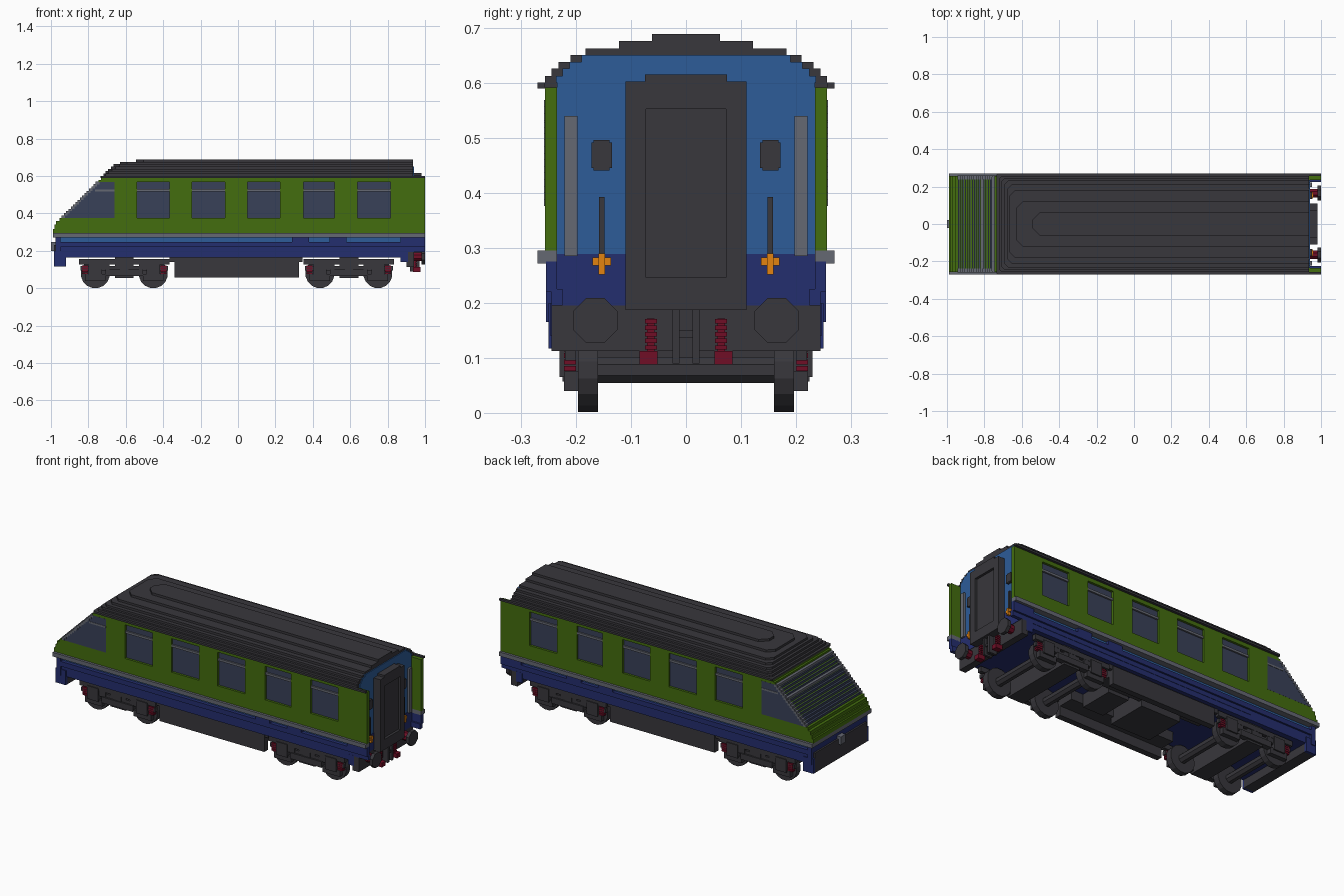
import bpy, bmesh, math
from mathutils import Matrix, Vector

cube = bpy.data.objects.get("Cube")
if cube:
    bpy.data.objects.remove(cube)


def material(name, r, g, b):
    lin = [(c / 255 / 12.92 if c < 11 else ((c / 255 + 0.055) / 1.055) ** 2.4) for c in (r, g, b)]
    m = bpy.data.materials.new(name)
    m.use_nodes = True
    m.diffuse_color = (*lin, 1)
    m.node_tree.nodes["Principled BSDF"].inputs["Base Color"].default_value = (*lin, 1)
    return m


GREEN = material("leaf green", 67, 109, 14)
DARK = material("charcoal", 56, 55, 60)
NAVY = material("navy", 36, 46, 110)
BLUE = material("mid blue", 45, 92, 152)
GREY = material("trim grey", 101, 104, 114)
GLASS = material("window glass", 57, 65, 88)
RED = material("dark red", 112, 14, 38)
ORANGE = material("orange", 228, 132, 16)


def finish(bm, name, mat):
    bmesh.ops.recalc_face_normals(bm, faces=bm.faces)
    me = bpy.data.meshes.new(name)
    bm.to_mesh(me)
    bm.free()
    me.materials.append(mat)
    ob = bpy.data.objects.new(name, me)
    bpy.context.collection.objects.link(ob)
    return ob


def boxes(name, mat, items, mirror=False):
    """Boxes (x0, x1, y0, y1, z0, z1), optionally repeated on the other side."""
    bm = bmesh.new()
    for x0, x1, y0, y1, z0, z1 in items:
        for s in ((1, -1) if mirror else (1,)):
            mid = Vector(((x0 + x1) / 2, s * (y0 + y1) / 2, (z0 + z1) / 2))
            bmesh.ops.create_cube(bm, size=1, matrix=Matrix.Translation(mid)
                                  @ Matrix.Diagonal((x1 - x0, y1 - y0, z1 - z0, 1)))
    return finish(bm, name, mat)


def cylinders(name, mat, items, axis, sides=16):
    """Cylinders (x, y, z, radius, length) along an axis, on both sides."""
    bm = bmesh.new()
    rot = Matrix.Rotation(math.pi / 2, 4, "X" if axis == "Y" else "Y")
    turn = Matrix.Rotation(math.pi / sides, 4, "Z")
    for x, y, z, r, length in items:
        for s in (1, -1):
            bmesh.ops.create_cone(bm, cap_ends=True, segments=sides, radius1=r, radius2=r, depth=length,
                                  matrix=Matrix.Translation((x, s * y, z)) @ rot @ turn)
    return finish(bm, name, mat)


def prism(bm, pts, z0, z1):
    """Plan outline raised from z0 to z1."""
    face = bm.faces.new([bm.verts.new((x, y, z0)) for x, y in pts])
    up = bmesh.ops.extrude_face_region(bm, geom=[face])["geom"]
    bmesh.ops.translate(bm, vec=(0, 0, z1 - z0), verts=[v for v in up if isinstance(v, bmesh.types.BMVert)])


# Inner body and floor
boxes("inner_body", BLUE, [(-0.68, 0.93, -0.235, 0.235, 0.2, 0.6), (-0.965, -0.68, -0.235, 0.235, 0.2, 0.3)])
boxes("floor", NAVY, [(-0.96, 0.92, -0.235, 0.235, 0.165, 0.21)])

# Lower side panels, with slots that reveal the inner body
boxes("lower_side_panels", NAVY, [
    (-0.97, 1.0, 0.225, 0.245, 0.195, 0.225), (-0.975, 1.0, 0.235, 0.255, 0.22, 0.248),
    (-0.56, 0.88, 0.225, 0.243, 0.165, 0.2), (-0.97, -0.56, 0.225, 0.245, 0.165, 0.2),
    (0.29, 0.38, 0.235, 0.255, 0.245, 0.275), (0.49, 0.58, 0.235, 0.255, 0.245, 0.275),
    (0.87, 1.0, 0.235, 0.255, 0.245, 0.275),
    (-0.985, -0.92, 0.235, 0.25, 0.117, 0.2), (0.87, 0.91, 0.235, 0.246, 0.14, 0.2)], True)
boxes("front_band", NAVY, [(-0.975, -0.95, -0.255, 0.255, 0.165, 0.275)])
boxes("front_skirt", DARK, [(-0.985, -0.92, -0.235, 0.235, 0.117, 0.23)])
boxes("front_coupler", GREY, [(-1.0, -0.96, -0.022, 0.022, 0.2, 0.246)])
boxes("waist_stripe", GREY, [(-0.985, 1.0, 0.235, 0.27, 0.272, 0.295)], True)
boxes("front_waist_stripe", GREY, [(-0.99, -0.95, -0.27, 0.27, 0.272, 0.295)])

# Green side walls, built around the window openings
windows = [(-0.54, -0.365), (-0.245, -0.07), (0.05, 0.225), (0.35, 0.515), (0.64, 0.815)]
edges = [-0.66] + [x for w in windows for x in w] + [1.0]
walls = [(-0.66, 1.0, 0.235, 0.256, 0.295, 0.375), (-0.66, 1.0, 0.235, 0.256, 0.568, 0.592)]
walls += [(edges[i], edges[i + 1], 0.235, 0.256, 0.375, 0.568) for i in range(0, len(edges), 2)]
boxes("side_walls", GREEN, walls, True)
boxes("side_window_glass", GLASS, [(a, b, 0.23, 0.243, 0.375, 0.568) for a, b in windows], True)
boxes("side_window_bars", GREY, [(a, b, 0.24, 0.252, 0.518, 0.531) for a, b in windows], True)

# Cab: green steps below, stepped windscreen above
cab = [(-0.99, -0.66, -0.256, 0.256, 0.295, 0.318), (-0.98, -0.66, -0.256, 0.256, 0.318, 0.34),
       (-0.972, -0.66, -0.256, 0.256, 0.34, 0.36), (-0.955, -0.66, -0.256, 0.256, 0.36, 0.376)]
screen, frame, side_glass = [], [], []
steps = 18
for i in range(steps):
    x = -0.94 + 0.0122 * i
    z = 0.376 + 0.012 * i
    z1 = z + 0.012
    if i >= 16:
        cab.append((x, -0.66, -0.256, 0.256, z, z1))
        continue
    cab.append((x + 0.006, -0.66, -0.254, 0.254, z, z1))
    if i in (10, 15):
        frame.append((x - 0.004, x + 0.02, 0, 0.25, z, z1 + 0.002))
    else:
        screen.append((x, x + 0.02, 0, 0.237, z, z1))
    frame.append((x - 0.003, x + 0.016, 0.237, 0.258, z, z1 + 0.001))
    side_glass.append((x + 0.016, -0.66, 0.25, 0.2565, z, z1))
boxes("cab_body", GREEN, cab)
boxes("windscreen_glass", GLASS, screen, True)
boxes("windscreen_frame", GREY, frame, True)
boxes("cab_side_glass", GLASS, side_glass, True)
boxes("cab_side_bar", GREY, [(-0.765, -0.66, 0.25, 0.2585, 0.518, 0.528)], True)

# Stepped roof: (bottom, top, half width, front end)
layers = [(0.59, 0.601, 0.27, -0.735), (0.601, 0.613, 0.256, -0.72), (0.613, 0.626, 0.245, -0.708),
          (0.626, 0.638, 0.232, -0.695), (0.638, 0.651, 0.21, -0.68), (0.651, 0.663, 0.183, -0.665),
          (0.663, 0.676, 0.122, -0.63), (0.676, 0.689, 0.062, -0.545)]
bm = bmesh.new()
for i, (z0, z1, w, x) in enumerate(layers):
    c = 0.006 + 0.005 * i
    prism(bm, [(0.935, -w), (0.935, w), (x + c, w), (x, w - c), (x, c - w), (x + c, -w)], z0, z1)
finish(bm, "roof", DARK)
boxes("gutters", DARK, [(0.9, 1.0, 0.256, 0.27, 0.59, 0.601)], True)

# Rear end wall with an arched top, pillars, lamps and handles
boxes("rear_wall", BLUE, [(0.925, 0.94, -0.235, 0.235, 0.285, 0.601)]
      + [(0.925, 0.94, -w + 0.02, w - 0.02, z0, z1) for z0, z1, w, x in layers[1:5]])
boxes("rear_lower_wall", NAVY, [(0.92, 0.942, -0.24, 0.24, 0.195, 0.289)])
boxes("rear_pillars", GREY, [(0.935, 0.952, 0.197, 0.221, 0.285, 0.54)], True)
boxes("rear_lamps", DARK, [(0.935, 0.952, 0.135, 0.172, 0.445, 0.492),
                          (0.935, 0.951, 0.139, 0.168, 0.441, 0.496)], True)
boxes("rear_handrails", DARK, [(0.935, 0.95, 0.148, 0.158, 0.285, 0.393)], True)
boxes("rear_valves", ORANGE, [(0.935, 0.956, 0.136, 0.17, 0.268, 0.283),
                             (0.935, 0.96, 0.147, 0.159, 0.252, 0.29)], True)

# Gangway with a recessed door
boxes("gangway_frame", DARK, [(0.93, 0.982, 0.073, 0.11, 0.187, 0.603)], True)
boxes("gangway_door", DARK, [(0.93, 0.982, -0.075, 0.075, 0.187, 0.246), (0.93, 0.982, -0.075, 0.075, 0.553, 0.615),
                            (0.93, 0.968, -0.075, 0.075, 0.24, 0.56)])

# Headstock, buffers and couplings
boxes("headstock", DARK, [(0.9, 0.94, -0.245, 0.245, 0.113, 0.197)])
cylinders("buffer_stems", RED, [(0.955, 0.165, 0.168, 0.025, 0.05)], "X", 8)
cylinders("buffer_heads", DARK, [(0.99, 0.165, 0.168, 0.044, 0.02)], "X", 8)
hoses = [(0.935, 0.957, 0.053, 0.075, 0.115 + 0.012 * i, 0.123 + 0.012 * i) for i in range(5)]
boxes("brake_hoses", RED, hoses + [(0.935, 0.95, 0.057, 0.071, 0.11, 0.172),
                                  (0.935, 0.975, 0.052, 0.085, 0.088, 0.113)], True)
boxes("rear_coupler", DARK, [(0.92, 0.97, -0.025, -0.012, 0.09, 0.187), (0.92, 0.97, 0.012, 0.025, 0.09, 0.187),
                            (0.92, 0.965, -0.012, 0.012, 0.137, 0.15), (0.92, 0.955, -0.012, 0.012, 0.1, 0.187)])

# Bogies
for label, c in (("front", -0.608), ("rear", 0.593)):
    axles = (c - 0.155, c + 0.155)
    frame = [(c - 0.242, c + 0.242, 0.2, 0.225, 0.128, 0.157), (c - 0.235, c + 0.235, 0.2, 0.22, 0.095, 0.118),
             (c - 0.1, c + 0.1, 0.2, 0.23, 0.066, 0.1), (c - 0.05, c + 0.05, 0.0, 0.22, 0.055, 0.165)]
    frame += [(c + d - 0.022, c + d + 0.022, 0.2, 0.224, 0.1, 0.14) for d in (-0.1, 0, 0.1)]
    springs = []
    for a in axles:
        frame += [(a - 0.035, a + 0.035, 0.19, 0.23, 0.065, 0.14), (a - 0.055, a + 0.055, 0.19, 0.222, 0.04, 0.075)]
        s = -1 if a < c else 1
        springs += [(a + s * 0.055 - 0.016, a + s * 0.055 + 0.016, 0.2, 0.222, z, z + 0.009)
                    for z in (0.076, 0.088, 0.1, 0.112)]
    boxes(label + "_bogie_frame", DARK, frame, True)
    boxes(label + "_bogie_springs", RED, springs, True)
    cylinders(label + "_wheels", DARK, [(a, 0.178, 0.078, 0.078, 0.036) for a in axles], "Y")
    cylinders(label + "_axles", DARK, [(a, 0.085, 0.078, 0.026, 0.17) for a in axles], "Y", 8)

# Equipment under the floor
boxes("underfloor_side_boxes", DARK, [(-0.34, 0.325, 0.19, 0.225, 0.057, 0.16),
                                     (-0.34, 0.325, 0.1, 0.2, 0.11, 0.17),
                                     (-0.365, 0.345, 0.2, 0.22, 0.14, 0.166)], True)
boxes("underfloor_tank", DARK, [(-0.2, 0.05, -0.12, 0.12, 0.075, 0.17), (0.12, 0.25, -0.1, 0.1, 0.09, 0.17)])
